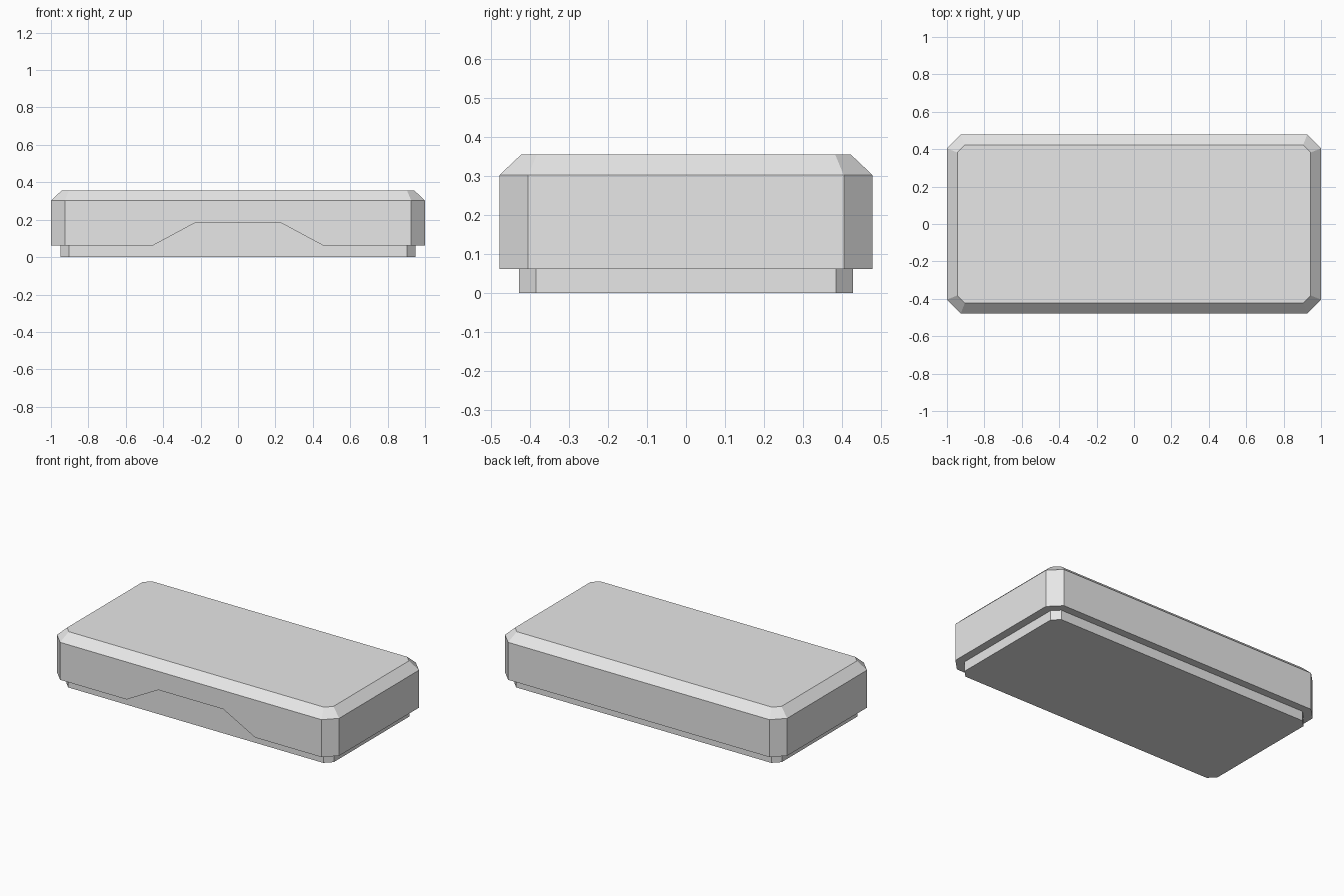
import bpy, bmesh

if "Cube" in bpy.data.objects:
    bpy.data.objects.remove(bpy.data.objects["Cube"])

grey = bpy.data.materials.new("light grey")
grey.diffuse_color = (0.8, 0.8, 0.8, 1)
grey.use_nodes = True
grey.node_tree.nodes["Principled BSDF"].inputs["Base Color"].default_value = grey.diffuse_color


def make_object(name, bm):
    bmesh.ops.recalc_face_normals(bm, faces=bm.faces)
    mesh = bpy.data.meshes.new(name)
    bm.to_mesh(mesh)
    bm.free()
    mesh.materials.append(grey)
    obj = bpy.data.objects.new(name, mesh)
    bpy.context.collection.objects.link(obj)
    return obj


def loft(name, rings):
    """Close a stack of matching point rings into a solid."""
    bm = bmesh.new()
    loops = [[bm.verts.new(p) for p in ring] for ring in rings]
    bm.faces.new(loops[0])
    bm.faces.new(loops[-1])
    n = len(loops[0])
    for a, b in zip(loops, loops[1:]):
        for i in range(n):
            j = (i + 1) % n
            bm.faces.new((a[i], a[j], b[j], b[i]))
    return make_object(name, bm)


def cut_rectangle(hx, hy, cut, z):
    """Rectangle with its four corners cut off."""
    a, b = hx - cut, hy - cut
    return [(a, -hy, z), (hx, -b, z), (hx, b, z), (a, hy, z),
            (-a, hy, z), (-hx, b, z), (-hx, -b, z), (-a, -hy, z)]


# Recessed base
loft("base", [cut_rectangle(0.948, 0.428, 0.044, 0),
              cut_rectangle(0.948, 0.428, 0.044, 0.062)])

# Main body with bevelled top
body = loft("body", [cut_rectangle(1.0, 0.478, 0.074, 0.062),
                     cut_rectangle(1.0, 0.478, 0.074, 0.302),
                     cut_rectangle(0.944, 0.422, 0.04, 0.355)])

# Trapezoid finger notch in the front, as deep as the base setback
profile = [(-0.455, -0.1), (0.455, -0.1), (0.455, 0.062),
           (0.23, 0.183), (-0.23, 0.183), (-0.455, 0.062)]
cutter = loft("notch_cutter", [[(x, y, z) for x, z in profile]
                               for y in (-0.6, -0.428)])
cutter.hide_render = True
cutter.hide_set(True)
notch = body.modifiers.new("notch", 'BOOLEAN')
notch.operation = 'DIFFERENCE'
notch.solver = 'EXACT'
notch.object = cutter
